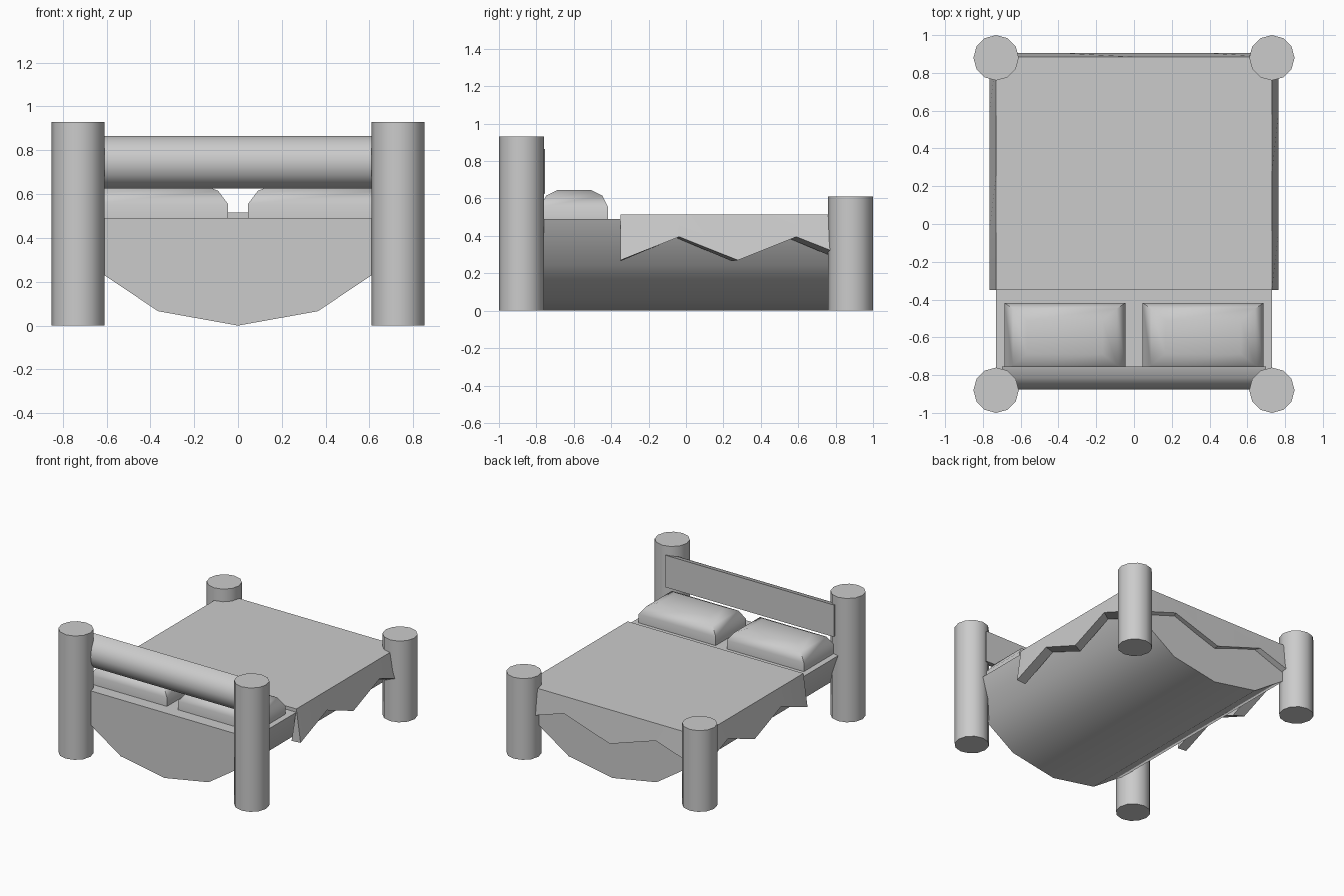
import bpy, bmesh
from math import sin, cos, pi, radians

cube = bpy.data.objects.get("Cube")
if cube:
    bpy.data.objects.remove(cube)

GREY = (0.6, 0.6, 0.6, 1)
mat = bpy.data.materials.new("plain grey")
mat.use_nodes = True
mat.diffuse_color = GREY
mat.node_tree.nodes["Principled BSDF"].inputs["Base Color"].default_value = GREY


def finish(bm, name, angle=40):
    bmesh.ops.recalc_face_normals(bm, faces=bm.faces)
    mesh = bpy.data.meshes.new(name)
    bm.to_mesh(mesh)
    bm.free()
    mesh.materials.append(mat)
    obj = bpy.data.objects.new(name, mesh)
    bpy.context.collection.objects.link(obj)
    bpy.ops.object.select_all(action='DESELECT')
    obj.select_set(True)
    bpy.context.view_layer.objects.active = obj
    bpy.ops.object.shade_smooth_by_angle(angle=radians(angle))
    return obj


def loft(name, rings, closed=True, caps=True, angle=40):
    """Skin a list of equal-length point rings."""
    bm = bmesh.new()
    vs = [[bm.verts.new(p) for p in ring] for ring in rings]
    n = len(vs[0])
    for a, b in zip(vs, vs[1:]):
        for i in range(n if closed else n - 1):
            j = (i + 1) % n
            bm.faces.new((a[i], a[j], b[j], b[i]))
    if caps:
        bm.faces.new(vs[0])
        bm.faces.new(vs[-1])
    return finish(bm, name, angle)


# Four round posts, taller at the head
for side, x in (("left", 0.73), ("right", -0.73)):
    for end, y, top in (("head", -0.88, 0.93), ("foot", 0.88, 0.61)):
        circle = [(x + 0.12 * cos(i * pi / 6), y + 0.12 * sin(i * pi / 6)) for i in range(12)]
        loft(f"{side}_{end}_post", [[(px, py, z) for px, py in circle] for z in (0, top)])

# Half-log base, flat side up
half = [(cos(i * pi / 6), sin(i * pi / 6)) for i in range(7)]
loft("log_base", [[(0.73 * c, y, 0.49 * (1 - s)) for c, s in half] for y in (-0.87, 0.87)])

# Half-log headboard, flat side towards the pillows
loft("headboard", [[(x, -0.755 - 0.12 * s, 0.745 + 0.12 * c) for c, s in half] for x in (-0.70, 0.70)])

# Blanket top
bm = bmesh.new()
bmesh.ops.create_cube(bm, size=1)
for v in bm.verts:
    v.co = (v.co.x * 1.46, 0.2675 + v.co.y * 1.235, 0.5 + v.co.z * 0.03)
finish(bm, "blanket_top")

# Hanging blanket edge: a wedge with a zigzag hem around three sides


def lerp(a, b, n):
    return [a + (b - a) * i / n for i in range(n + 1)]


def u_path(x, y_end):
    """Plan points down one side, across the foot and back, four steps each."""
    down = [(x, y) for y in lerp(-0.35, y_end, 4)]
    across = [(px, y_end) for px in lerp(x, -x, 4)][1:-1]
    return down + across + [(-px, y) for px, y in reversed(down)]


rows = []
for top, outer, inner, i in zip(u_path(0.73, 0.885), u_path(0.765, 0.905),
                                u_path(0.69, 0.84), range(13)):
    hem = 0.395 if i % 2 else 0.27
    rows.append([(*top, 0.515), (*outer, hem), (*inner, hem - 0.005)])
loft("blanket_hem", rows, angle=20)

# Two soft pillows: inset rings rising to a nearly flat top
LAYERS = ((0, 0, 0.48), (0, 0, 0.555), (0.045, 0.03, 0.615), (0.12, 0.09, 0.645))
for side, cx in (("left", 0.366), ("right", -0.366)):
    rings = []
    for ix, iy, z in LAYERS:
        w, d = 0.32 - ix, 0.18 - iy
        rings.append([(cx + sx * w, -0.598 + sy * d, z)
                      for sx, sy in ((-1, -1), (1, -1), (1, 1), (-1, 1))])
    loft(f"{side}_pillow", rings, angle=60)
